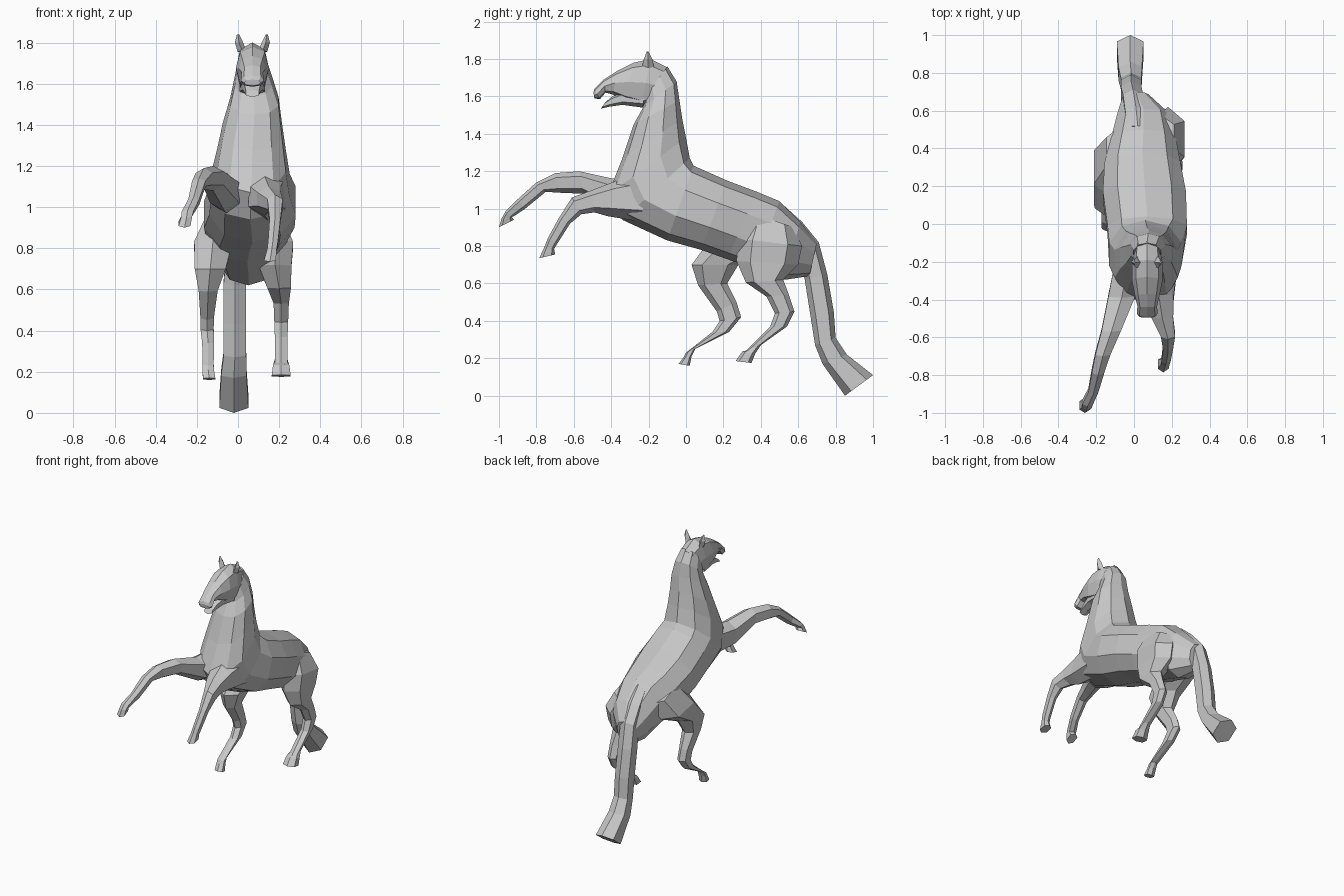
import bpy, bmesh, math

coat = bpy.data.materials.new("grey_coat")
coat.diffuse_color = (0.58, 0.58, 0.58, 1)


def loft(name, rings, sides=8, power=0.85):
    """Loft closed rings. Each ring: edge A (y, z), edge B (y, z), centre x, half width."""
    bm = bmesh.new()
    loops = []
    for ya, za, yb, zb, cx, hw in rings:
        loop = []
        for i in range(sides):
            t = 2 * math.pi * i / sides
            c, s = math.cos(t), math.sin(t)
            c = math.copysign(abs(c) ** power, c)
            s = math.copysign(abs(s) ** power, s)
            k = (1 + c) / 2
            loop.append(bm.verts.new((cx + hw * s, yb + (ya - yb) * k, zb + (za - zb) * k)))
        loops.append(loop)
    for p, q in zip(loops, loops[1:]):
        for i in range(sides):
            j = (i + 1) % sides
            bm.faces.new((p[i], p[j], q[j], q[i]))
    bm.faces.new(loops[0])
    bm.faces.new(loops[-1])
    bmesh.ops.recalc_face_normals(bm, faces=bm.faces)
    mesh = bpy.data.meshes.new(name)
    bm.to_mesh(mesh)
    bm.free()
    mesh.materials.append(coat)
    obj = bpy.data.objects.new(name, mesh)
    bpy.context.collection.objects.link(obj)
    return obj


# Barrel and neck, from rump to poll
loft("body_and_neck", [
    (0.70, 0.82, 0.66, 0.64, 0.01, 0.07),
    (0.61, 0.93, 0.53, 0.62, 0.05, 0.145),
    (0.50, 1.04, 0.36, 0.68, 0.05, 0.18),
    (0.38, 1.09, 0.22, 0.73, 0.045, 0.21),
    (0.22, 1.15, 0.08, 0.78, 0.055, 0.23),
    (0.04, 1.23, -0.10, 0.83, 0.07, 0.22),
    (0.02, 1.27, -0.34, 0.94, 0.06, 0.20),
    (0.00, 1.38, -0.42, 1.07, 0.065, 0.175),
    (-0.02, 1.48, -0.34, 1.27, 0.07, 0.15),
    (-0.035, 1.58, -0.28, 1.45, 0.08, 0.122),
    (-0.05, 1.68, -0.23, 1.54, 0.075, 0.095),
    (-0.10, 1.76, -0.22, 1.60, 0.07, 0.075),
], 10, 0.9)

# Head with open mouth
loft("head", [
    (-0.09, 1.75, -0.18, 1.56, 0.07, 0.07),
    (-0.19, 1.80, -0.24, 1.545, 0.07, 0.08),
    (-0.28, 1.78, -0.33, 1.575, 0.07, 0.08),
    (-0.37, 1.735, -0.39, 1.61, 0.07, 0.065),
    (-0.44, 1.69, -0.43, 1.62, 0.07, 0.052),
    (-0.49, 1.64, -0.46, 1.585, 0.07, 0.055),
    (-0.495, 1.62, -0.49, 1.59, 0.07, 0.04),
])
loft("lower_jaw", [
    (-0.22, 1.64, -0.23, 1.54, 0.07, 0.07),
    (-0.34, 1.625, -0.34, 1.555, 0.07, 0.055),
    (-0.395, 1.60, -0.41, 1.545, 0.07, 0.042),
    (-0.43, 1.57, -0.455, 1.535, 0.07, 0.035),
], 6)
for side, label in ((-1, "left"), (1, "right")):
    loft("ear_" + label, [
        (-0.235, 1.76, -0.17, 1.75, 0.07 + side * 0.05, 0.022),
        (-0.225, 1.80, -0.18, 1.80, 0.07 + side * 0.065, 0.02),
        (-0.21, 1.84, -0.20, 1.84, 0.07 + side * 0.07, 0.005),
    ], 4, 1)

# Raised forelegs
loft("front_leg_stretched", [
    (-0.20, 1.18, -0.20, 0.95, -0.03, 0.08),
    (-0.39, 1.16, -0.37, 0.98, -0.065, 0.08),
    (-0.57, 1.20, -0.55, 1.08, -0.12, 0.058),
    (-0.70, 1.19, -0.67, 1.085, -0.165, 0.045),
    (-0.80, 1.14, -0.75, 1.09, -0.19, 0.037),
    (-0.90, 1.05, -0.86, 1.00, -0.215, 0.03),
    (-0.965, 0.985, -0.92, 0.96, -0.245, 0.032),
    (-0.985, 0.95, -0.93, 0.955, -0.25, 0.03),
    (-1.00, 0.90, -0.92, 0.94, -0.26, 0.033),
], 6)
loft("front_leg_bent", [
    (-0.20, 1.20, -0.24, 0.93, 0.15, 0.09),
    (-0.37, 1.15, -0.42, 0.96, 0.13, 0.09),
    (-0.50, 1.10, -0.49, 0.98, 0.15, 0.065),
    (-0.61, 1.06, -0.56, 0.97, 0.18, 0.042),
    (-0.68, 0.95, -0.62, 0.92, 0.18, 0.03),
    (-0.74, 0.84, -0.69, 0.81, 0.17, 0.027),
    (-0.755, 0.80, -0.705, 0.785, 0.165, 0.026),
    (-0.785, 0.735, -0.70, 0.755, 0.155, 0.033),
], 6)

# Hind legs
loft("hind_leg_back", [
    (0.34, 0.98, 0.58, 0.90, 0.14, 0.08),
    (0.28, 0.84, 0.62, 0.80, 0.18, 0.10),
    (0.27, 0.72, 0.60, 0.70, 0.18, 0.09),
    (0.32, 0.605, 0.52, 0.62, 0.20, 0.065),
    (0.43, 0.53, 0.55, 0.54, 0.21, 0.042),
    (0.475, 0.44, 0.58, 0.45, 0.21, 0.038),
    (0.45, 0.37, 0.54, 0.37, 0.21, 0.035),
    (0.32, 0.24, 0.40, 0.27, 0.21, 0.034),
    (0.30, 0.235, 0.37, 0.225, 0.21, 0.045),
    (0.265, 0.185, 0.35, 0.175, 0.21, 0.052),
], 6)
loft("hind_leg_forward", [
    (0.25, 1.00, 0.52, 0.90, -0.07, 0.085),
    (0.14, 0.85, 0.46, 0.78, -0.12, 0.105),
    (0.03, 0.70, 0.28, 0.70, -0.135, 0.085),
    (0.065, 0.59, 0.22, 0.60, -0.145, 0.052),
    (0.165, 0.45, 0.27, 0.50, -0.15, 0.037),
    (0.18, 0.40, 0.295, 0.42, -0.15, 0.036),
    (0.14, 0.34, 0.23, 0.34, -0.145, 0.033),
    (0.00, 0.23, 0.05, 0.25, -0.145, 0.03),
    (-0.01, 0.21, 0.03, 0.21, -0.145, 0.032),
    (-0.04, 0.17, 0.02, 0.16, -0.14, 0.034),
], 6)

# Long tail flaring at the tip
loft("tail", [
    (0.52, 1.02, 0.50, 0.90, 0.02, 0.06),
    (0.62, 0.93, 0.55, 0.84, 0.01, 0.065),
    (0.71, 0.82, 0.60, 0.76, -0.005, 0.06),
    (0.755, 0.65, 0.635, 0.62, -0.015, 0.062),
    (0.79, 0.45, 0.665, 0.43, -0.015, 0.062),
    (0.80, 0.31, 0.69, 0.27, -0.015, 0.062),
    (0.86, 0.22, 0.73, 0.17, -0.02, 0.07),
    (1.00, 0.11, 0.85, 0.00, -0.02, 0.08),
], 6)
